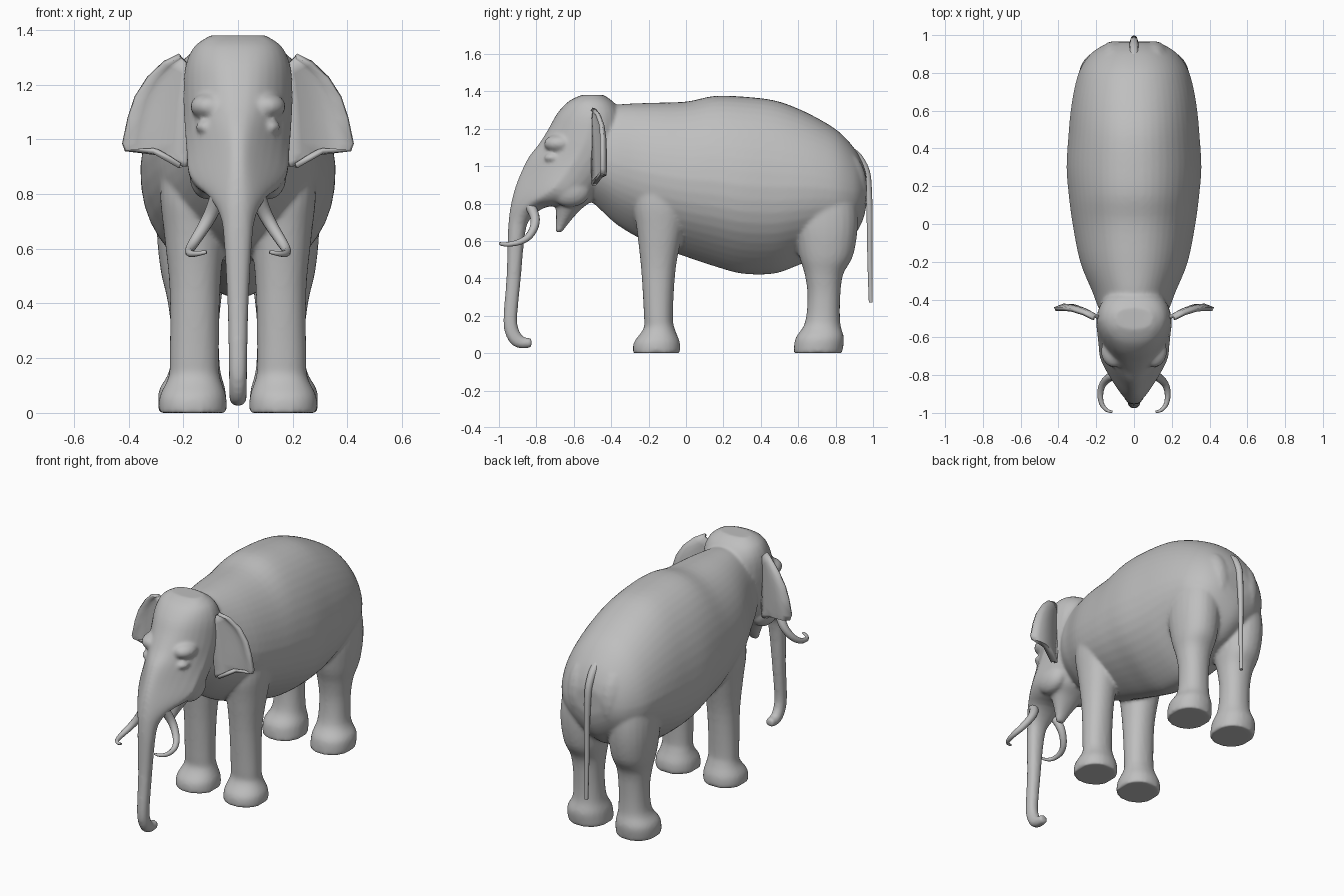
import bpy, bmesh, math
from mathutils import Vector as V

cube = bpy.data.objects.get("Cube")
if cube:
    bpy.data.objects.remove(cube)

grey = bpy.data.materials.new("elephant grey")
grey.use_nodes = True
colour = (0.52, 0.52, 0.52, 1)
grey.diffuse_color = colour
grey.node_tree.nodes["Principled BSDF"].inputs["Base Color"].default_value = colour


def finish(name, bm, angle=60):
    bmesh.ops.recalc_face_normals(bm, faces=bm.faces)
    mesh = bpy.data.meshes.new(name)
    bm.to_mesh(mesh)
    bm.free()
    mesh.materials.append(grey)
    ob = bpy.data.objects.new(name, mesh)
    bpy.context.collection.objects.link(ob)
    bpy.ops.object.select_all(action="DESELECT")
    bpy.context.view_layer.objects.active = ob
    ob.select_set(True)
    bpy.ops.object.shade_smooth_by_angle(angle=math.radians(angle))
    return ob


def spline(rows, steps=4):
    """Smoothly interpolate between rows of numbers."""
    out = []
    for i in range(len(rows) - 1):
        a, b, c, d = (rows[max(0, min(len(rows) - 1, i + k))] for k in (-1, 0, 1, 2))
        for s in range(steps):
            t = s / steps
            out.append([q + t / 2 * (r - p + t * (2 * p - 5 * q + 4 * r - w
                                                  + t * (3 * (q - r) + w - p)))
                        for p, q, r, w in zip(a, b, c, d)])
    return out + [rows[-1]]


def loft(bm, rings):
    """Skin a list of closed rings and cap both ends."""
    rows = [[bm.verts.new(p) for p in ring] for ring in rings]
    n = len(rows[0])
    for a, b in zip(rows, rows[1:]):
        for i in range(n):
            j = (i + 1) % n
            bm.faces.new((a[i], a[j], b[j], b[i]))
    bm.faces.new(rows[0])
    bm.faces.new(rows[-1])


def oval(centre, u, v, n=16, power=1.0, taper=0.0, keel=0.0):
    """Ring spanned by u and v; taper narrows it towards +v, keel towards -v."""
    ring = []
    for i in range(n):
        c, s = math.cos(math.tau * i / n), math.sin(math.tau * i / n)
        c = math.copysign(abs(c) ** power, c)
        s = math.copysign(abs(s) ** power, s)
        c *= 1 - taper * max(s, 0) - keel * max(-s, 0) ** 3
        ring.append(centre + u * c + v * s)
    return ring


def column(bm, rows, side):
    """Upright limb from rows of z, front y, back y, inner x, outer x."""
    loft(bm, [oval(V((side * (a + b) / 2, (f + k) / 2, z)), V(((b - a) / 2, 0, 0)),
                   V((0, (k - f) / 2, 0)), 24, .92) for z, f, k, a, b in spline(rows)])


def tube(bm, path, r0, r1, n=10):
    path = [V(p) for p in spline(path, 3)]
    rings, side = [], V((1, 0, 0))
    for i, p in enumerate(path):
        t = (path[min(i + 1, len(path) - 1)] - path[max(i - 1, 0)]).normalized()
        side = (side - t * side.dot(t)).normalized()
        r = r0 + (r1 - r0) * i / (len(path) - 1)
        rings.append(oval(p, side * r, t.cross(side) * r, n))
    loft(bm, rings)


def ball(bm, centre, size):
    verts = bmesh.ops.create_icosphere(bm, subdivisions=3, radius=1)["verts"]
    bmesh.ops.scale(bm, vec=size, verts=verts)
    bmesh.ops.translate(bm, vec=centre, verts=verts)


# Barrel of the body: y, belly z, back z, half width
body = [(-.56, .86, 1.2, .12), (-.45, .76, 1.31, .185), (-.36, .68, 1.33, .22),
        (-.2, .59, 1.338, .285), (0, .515, 1.345, .325), (.15, .465, 1.375, .345),
        (.3, .425, 1.372, .357), (.47, .425, 1.352, .347), (.6, .47, 1.307, .335),
        (.72, .52, 1.247, .315), (.82, .56, 1.182, .285), (.9, .63, 1.095, .23),
        (.945, .71, 1.015, .165), (.965, .79, .95, .1)]
bm = bmesh.new()
loft(bm, [oval(V((0, y, (lo + hi) / 2)), V((w, 0, 0)), V((0, 0, (hi - lo) / 2)),
               48, .9, .13, .5) for y, lo, hi, w in spline(body)])

# Legs and buttocks
fore = [(0, -.285, -.03, .04, .29), (.06, -.278, -.033, .043, .287),
        (.13, -.228, -.06, .065, .255), (.2, -.225, -.07, .07, .25),
        (.45, -.24, -.055, .065, .25), (.65, -.262, -.015, .05, .27),
        (.8, -.28, .02, .05, .285), (.95, -.25, .02, .08, .275), (1.08, -.2, 0, .1, .24)]
hind = [(0, .575, .835, .04, .29), (.08, .585, .845, .045, .29),
        (.16, .635, .825, .065, .25), (.3, .65, .825, .07, .245),
        (.42, .635, .84, .06, .26), (.52, .605, .893, .045, .283),
        (.67, .58, .918, .035, .297), (.82, .58, .91, .03, .285),
        (1, .6, .86, .05, .24)]
for side in (-1, 1):
    column(bm, fore, side)
    column(bm, hind, side)
    ball(bm, (side * .105, .8, .88), (.11, .17, .23))

# Head and trunk: front y z, back y z, half width, front taper
head = [(-.56, 1.38, -.44, 1.38, .1, 0), (-.63, 1.345, -.38, 1.335, .16, .1),
        (-.69, 1.28, -.34, 1.25, .193, .2), (-.735, 1.2, -.34, 1.1, .2, .25),
        (-.785, 1.12, -.38, .98, .195, .35), (-.84, 1.05, -.44, .89, .189, .5),
        (-.885, .96, -.53, .81, .182, .6), (-.915, .88, -.63, .79, .152, .55),
        (-.935, .8, -.75, .78, .105, .4), (-.947, .72, -.835, .715, .065, .2),
        (-.953, .62, -.863, .62, .051, 0), (-.96, .4, -.883, .4, .039, 0),
        (-.976, .2, -.902, .2, .034, 0), (-.969, .11, -.897, .135, .033, 0),
        (-.932, .045, -.883, .105, .032, 0), (-.88, .025, -.865, .085, .031, 0),
        (-.825, .031, -.825, .08, .029, 0)]
rings = []
for fy, fz, by, bz, w, taper in spline(head, 3):
    f, b = V((0, fy, fz)), V((0, by, bz))
    rings.append(oval((f + b) / 2, V((w, 0, 0)), (f - b) / 2, 28, .87, taper))
loft(bm, rings)
# Lower jaw with pointed lip
column(bm, [(.9, -.7, -.45, -.14, .14), (.82, -.695, -.5, -.125, .125),
            (.77, -.695, -.56, -.09, .09), (.71, -.695, -.615, -.055, .055),
            (.645, -.7, -.665, -.024, .024)], 1)
# Crown domes, brows, eyelids and cheeks
for side in (-1, 1):
    for centre, size in (((.075, -.51, 1.32), (.075, .1, .062)),
                         ((.105, -.675, 1.12), (.07, .085, .05)),
                         ((.12, -.71, 1.045), (.035, .05, .025)),
                         ((.115, -.62, .87), (.063, .11, .09))):
        ball(bm, (side * centre[0], *centre[1:]), size)

# Melt the overlapping volumes into one skin with soft joints
skin = finish("body_head_and_legs", bm)
fuse = skin.modifiers.new("fuse", "REMESH")
fuse.mode = "VOXEL"
fuse.voxel_size = .01
fuse.use_smooth_shade = True
soften = skin.modifiers.new("soften", "SMOOTH")
soften.factor = .5
soften.iterations = 8

# Ears: root x, rim x, root z, rim z for each row
ear = [(.19, .215, 1.28, 1.305), (.185, .27, 1.23, 1.28), (.18, .33, 1.18, 1.225),
       (.18, .375, 1.12, 1.155), (.18, .4, 1.06, 1.08), (.18, .42, .99, .985),
       (.185, .41, .95, .96), (.185, .31, .92, .958), (.19, .215, .9, .905)]
tusk = [(.07, -.84, .8), (.095, -.81, .735), (.125, -.81, .68), (.16, -.84, .625),
        (.178, -.89, .594), (.172, -.95, .582), (.145, -.985, .583), (.115, -.995, .588)]
for side, label in ((1, "left"), (-1, "right")):
    bm = bmesh.new()
    rows = []
    for x0, x1, z0, z1 in ear:
        row = []
        for i in range(6):
            t = i / 5
            x = x0 + (x1 - x0) * t
            curl = -.025 * t ** 6
            y = -.5 + .075 * math.sin(min(1, (x - .18) / .2) * math.pi / 2) + curl
            row.append(bm.verts.new((side * x, y, z0 + (z1 - z0) * t)))
        rows.append(row)
    for a, b in zip(rows, rows[1:]):
        for i in range(5):
            bm.faces.new((a[i], a[i + 1], b[i + 1], b[i]))
    thick = finish(label + "_ear", bm).modifiers.new("thickness", "SOLIDIFY")
    thick.thickness = .02
    thick.offset = 0

    bm = bmesh.new()
    tube(bm, [(side * x, y, z) for x, y, z in tusk], .03, .006)
    finish(label + "_tusk", bm)

# Tail hanging from the rump
bm = bmesh.new()
tube(bm, [(0, .86, 1.09), (0, .92, 1.045), (0, .962, .97), (0, .975, .88), (0, .981, .75),
          (0, .983, .5), (0, .988, .27)], .028, .011)
finish("tail", bm)
